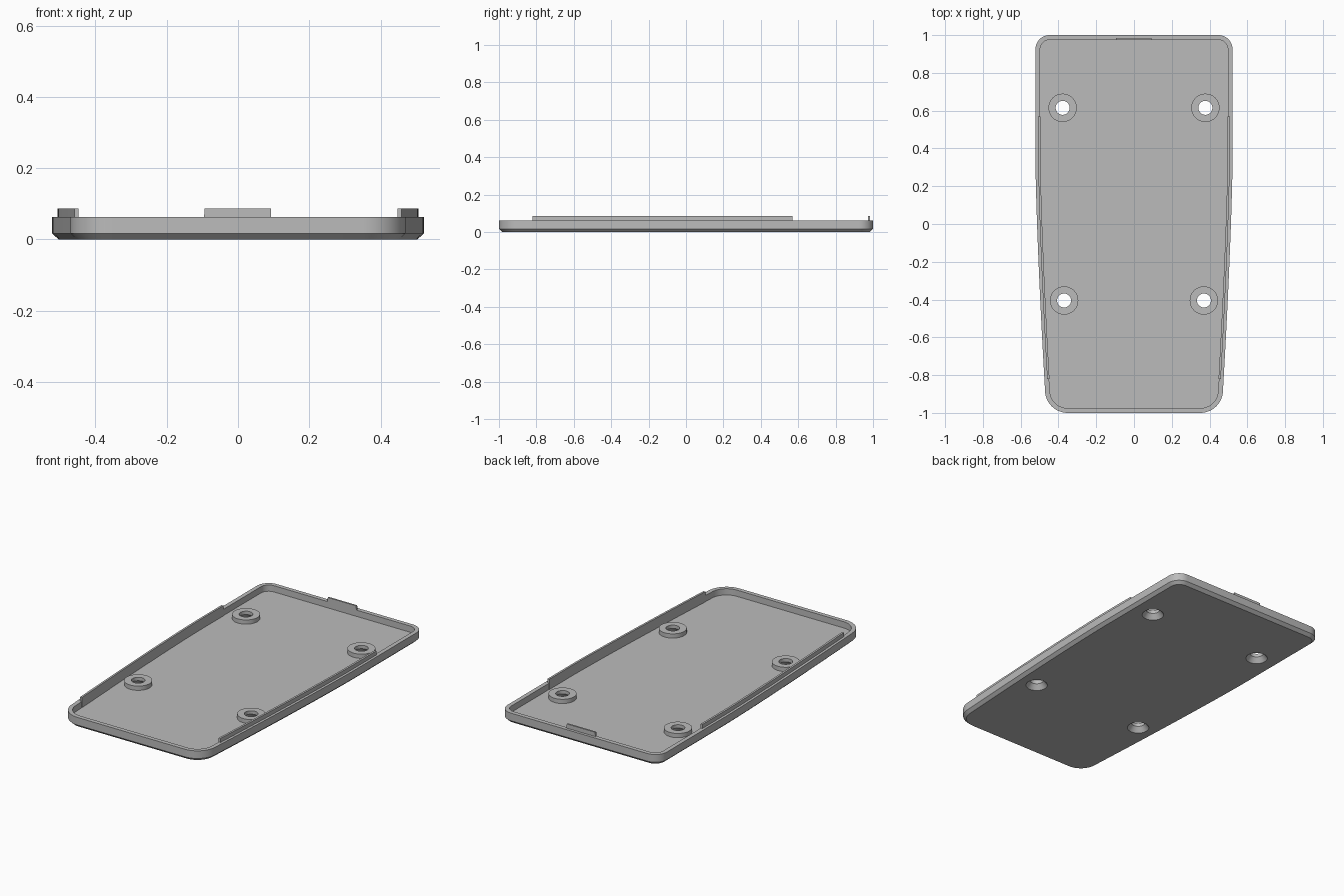
import bpy, bmesh, math
from mathutils import Vector

cube = bpy.data.objects.get("Cube")
if cube:
    bpy.data.objects.remove(cube, do_unlink=True)

grey = bpy.data.materials.new("plain grey")
grey.use_nodes = True
colour = (0.5, 0.5, 0.5, 1)
grey.diffuse_color = colour
grey.node_tree.nodes["Principled BSDF"].inputs["Base Color"].default_value = colour

FLOOR, RIM, LIP = 0.025, 0.062, 0.086
WALL = 0.025
SINK_R, HOLE_R, BOSS_R = 0.06, 0.037, 0.075
BOSS_TOP = 0.05
SEGMENTS = 48
HOLES = [(side * x, y) for x, y in ((0.378, 0.615), (0.37, -0.405)) for side in (-1, 1)]


def half_width(y):
    """Straight sides at the back that taper gently towards the front."""
    return 0.522 - 0.051 * (max(0, 0.35 - y) / 1.23) ** 1.4


def arc(cx, cy, r, start, steps=12):
    for i in range(steps + 1):
        a = start + math.pi / 2 * i / steps
        yield Vector((cx + r * math.cos(a), cy + r * math.sin(a)))


def outline(inset=0):
    """Closed counter-clockwise plan of the tray, moved inwards by inset."""
    front, back = 0.12, 0.075
    y0, y1 = -1 + front, 1 - back
    half = list(arc(half_width(y0) - front, y0, front, -math.pi / 2))
    half += [Vector((half_width(y), y)) for y in (y0 + (y1 - y0) * i / 24 for i in range(1, 24))]
    half += list(arc(half_width(y1) - back, y1, back, 0))
    pts = half + [Vector((-p.x, p.y)) for p in reversed(half)]
    moved = []
    for i, p in enumerate(pts):
        a = (p - pts[i - 1]).normalized()
        b = (pts[(i + 1) % len(pts)] - p).normalized()
        t = (a + b).normalized()
        moved.append(p + Vector((-t.y, t.x)) * inset / max(0.5, t.dot(a)))
    return moved


def circle(cx, cy, r):
    return [Vector((cx + r * math.cos(math.tau * i / SEGMENTS),
                    cy + r * math.sin(math.tau * i / SEGMENTS))) for i in range(SEGMENTS)]


def add_ring(bm, pts, z):
    return [bm.verts.new((p.x, p.y, z)) for p in pts]


def bridge(bm, a, b):
    n = len(a)
    for i in range(n):
        j = (i + 1) % n
        bm.faces.new((a[i], a[j], b[j], b[i]))


def pierced_sheet(bm, rim, radius, z):
    """Flat sheet inside rim, with a round opening at every screw hole."""
    loops = [rim] + [add_ring(bm, circle(x, y, radius), z) for x, y in HOLES]
    edges = []
    for loop in loops:
        for i, v in enumerate(loop):
            w = loop[i - 1]
            edges.append(bm.edges.get((v, w)) or bm.edges.new((v, w)))
    normal = (0, 0, 1 if z > 0 else -1)
    made = bmesh.ops.triangle_fill(bm, edges=edges, use_beauty=True, normal=normal)
    for f in made["geom"]:
        if isinstance(f, bmesh.types.BMFace):
            f.normal_update()
            if f.normal.z * normal[2] < 0:
                f.normal_flip()


def finish(bm, name, recalc=False):
    if recalc:
        bmesh.ops.recalc_face_normals(bm, faces=bm.faces)
    mesh = bpy.data.meshes.new(name)
    bm.to_mesh(mesh)
    bm.free()
    mesh.materials.append(grey)
    mesh.polygons.foreach_set("use_smooth", [True] * len(mesh.polygons))
    mesh.set_sharp_from_angle(angle=math.radians(25))
    obj = bpy.data.objects.new(name, mesh)
    bpy.context.collection.objects.link(obj)
    return obj


# Tray: chamfered foot, wall, flat rim and recessed floor
bm = bmesh.new()
rings = [add_ring(bm, outline(inset), z) for inset, z in
         ((0.018, 0), (0, 0.017), (0, RIM), (WALL, RIM), (WALL, FLOOR))]
for lower, upper in zip(rings, rings[1:]):
    bridge(bm, lower, upper)
pierced_sheet(bm, rings[0], SINK_R, 0)
pierced_sheet(bm, rings[-1], BOSS_R, FLOOR)
finish(bm, "tray")

# Screw bosses, countersunk from below
ends = ("back_right", "back_left", "front_right", "front_left")
for (x, y), end in zip(HOLES, ends):
    bm = bmesh.new()
    rings = [add_ring(bm, circle(x, y, r), z) for r, z in
             ((BOSS_R, FLOOR), (BOSS_R, BOSS_TOP), (HOLE_R, BOSS_TOP),
              (HOLE_R, 0.03), (SINK_R, 0))]
    for lower, upper in zip(rings, rings[1:]):
        bridge(bm, lower, upper)
    finish(bm, "screw_boss_" + end)

# Raised locating lips along the inside of both side walls
for side, label in ((-1, "right"), (1, "left")):
    bm = bmesh.new()
    sections = []
    for i in range(25):
        y = -0.82 + 1.39 * i / 24
        w = half_width(y)
        sections.append([bm.verts.new((side * (w - d), y, z)) for d, z in
                         ((0.015, 0.04), (0.027, 0.024), (0.027, LIP), (0.015, LIP))])
    for a, b in zip(sections, sections[1:]):
        bridge(bm, a, b)
    bm.faces.new(sections[0])
    bm.faces.new(sections[-1])
    finish(bm, "side_lip_" + label, recalc=True)

# Small catch on the back rim
bm = bmesh.new()
bmesh.ops.create_cube(bm, size=1)
for v in bm.verts:
    top = v.co.z > 0
    v.co = (v.co.x * (0.186 if top else 0.19) - 0.001,
            0.979 + v.co.y * 0.01, LIP + 0.001 if top else 0.04)
finish(bm, "back_catch", recalc=True)
